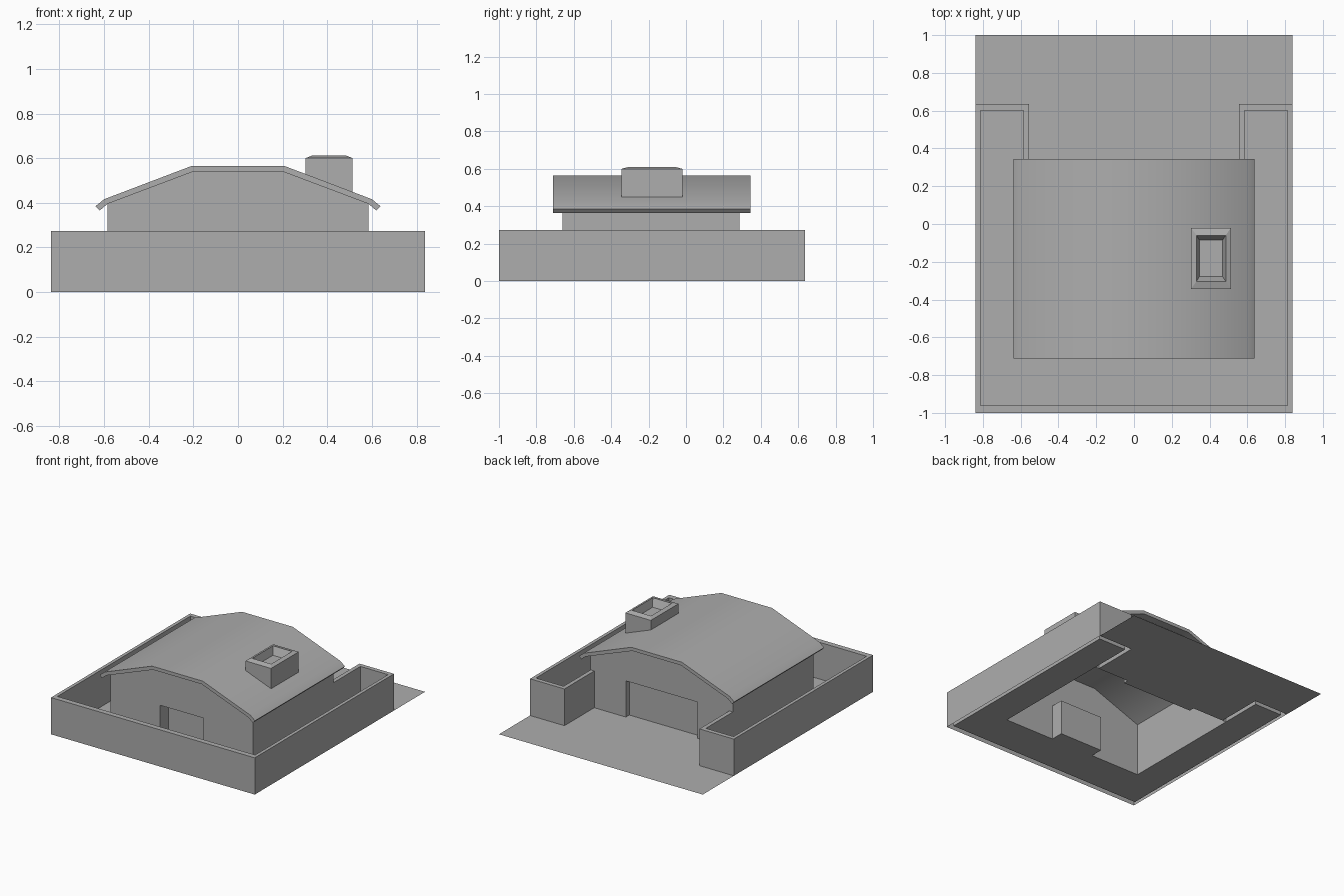
import bpy
import bmesh
import math

cube = bpy.data.objects.get("Cube")
if cube:
    bpy.data.objects.remove(cube, do_unlink=True)

GREY = (0.42, 0.42, 0.42, 1.0)
mat = bpy.data.materials.new("plain grey")
mat.use_nodes = True
mat.diffuse_color = GREY
mat.node_tree.nodes["Principled BSDF"].inputs["Base Color"].default_value = GREY

# Main dimensions
LOT_X, LOT_Y = 0.838, 1.0
HOUSE_X, HOUSE_FRONT, HOUSE_BACK = 0.585, -0.66, 0.285
EAVE_Z, RIDGE_X, CEILING_Z = 0.395, 0.2, 0.54
WALL_H = 0.273


def finish(name, bm, fix_normals=True):
    bmesh.ops.remove_doubles(bm, verts=bm.verts[:], dist=0.0001)
    if fix_normals:
        bmesh.ops.recalc_face_normals(bm, faces=bm.faces[:])
    mesh = bpy.data.meshes.new(name)
    bm.to_mesh(mesh)
    bm.free()
    mesh.materials.append(mat)
    obj = bpy.data.objects.new(name, mesh)
    bpy.context.collection.objects.link(obj)
    return obj


def face(bm, points):
    return bm.faces.new([bm.verts.new(p) for p in points])


def extrude(bm, cap, offset):
    """Sweep one cap face into a closed prism."""
    new = bmesh.ops.extrude_face_region(bm, geom=[cap], use_keep_orig=True)["geom"]
    verts = [g for g in new if isinstance(g, bmesh.types.BMVert)]
    bmesh.ops.translate(bm, verts=verts, vec=offset)


def rect(x0, x1, y0, y1, z):
    return [(x0, y0, z), (x1, y0, z), (x1, y1, z), (x0, y1, z)]


def bridge(bm, lower, upper):
    """Join two four-point rings with quads."""
    for i in range(4):
        j = (i + 1) % 4
        face(bm, [lower[i], lower[j], upper[j], upper[i]])


def mirrored(half):
    """Complete an outline by mirroring it across x = 0."""
    return half + [(-x, z) for x, z in reversed(half)]


# Plan of the yard wall, wrapping the lot and returning to the house
outer = [(0.555, HOUSE_BACK), (0.555, 0.635), (LOT_X, 0.635), (LOT_X, -LOT_Y)]
inner = [(HOUSE_X, HOUSE_BACK), (HOUSE_X, 0.602), (0.813, 0.602), (0.813, -0.96)]

# Ground sheets: driveway and enclosed yard, open beneath house and wall
bm = bmesh.new()
driveway = mirrored(outer[:3] + [(LOT_X, LOT_Y)])
yard = mirrored(inner) + [(-HOUSE_X, HOUSE_FRONT), (HOUSE_X, HOUSE_FRONT)]
for plan in (driveway, list(reversed(yard))):
    face(bm, [(x, y, 0) for x, y in plan])
finish("ground", bm, fix_normals=False)

# Yard wall, hollow from below
bm = bmesh.new()
outline = mirrored(outer) + list(reversed(mirrored(inner)))
base = face(bm, [(x, y, 0) for x, y in outline])
extrude(bm, base, (0, 0, WALL_H))
bm.faces.remove(base)
finish("yard_wall", bm)


# House walls, each gable having a recessed doorway
def gable(bm, y, half, height, depth):
    profile = mirrored([(half, height), (half, 0), (HOUSE_X, 0),
                        (HOUSE_X, EAVE_Z), (RIDGE_X, CEILING_Z)])
    face(bm, [(x, y, z) for x, z in profile])
    opening = [(-half, 0), (half, 0), (half, height), (-half, height)]
    near = [(x, y, z) for x, z in opening]
    far = [(x, y + depth, z) for x, z in opening]
    bridge(bm, near, far)
    face(bm, far)


bm = bmesh.new()
gable(bm, HOUSE_FRONT, 0.178, 0.262, 0.095)
gable(bm, HOUSE_BACK, 0.295, 0.269, -0.04)
for x in (-HOUSE_X, HOUSE_X):
    face(bm, [(x, HOUSE_FRONT, 0), (x, HOUSE_BACK, 0),
              (x, HOUSE_BACK, EAVE_Z), (x, HOUSE_FRONT, EAVE_Z)])
finish("house_walls", bm)

# Bent roof slab with drooping eaves
bm = bmesh.new()
top = [(0.638, 0.385), (0.6, 0.416), (RIDGE_X + 0.008, 0.565)]
under = [(0.62, 0.365), (HOUSE_X, EAVE_Z), (RIDGE_X, CEILING_Z)]
profile = mirrored(top) + list(reversed(mirrored(under)))
cap = face(bm, [(x, -0.712, z) for x, z in profile])
extrude(bm, cap, (0, 1.057, 0))
roof = finish("roof", bm)
bpy.ops.object.select_all(action="DESELECT")
roof.select_set(True)
bpy.context.view_layer.objects.active = roof
bpy.ops.object.shade_smooth_by_angle(angle=math.radians(30))


# Chimney with a sloping rim and a shallow flue
def chimney_ring(inset_x, inset_y, z):
    return rect(0.303 + inset_x, 0.513 - inset_x, -0.344 + inset_y, -0.02 - inset_y, z)


foot = [(x, y, 0.565 - (x - RIDGE_X) * 0.373 - 0.012)
        for x, y, z in chimney_ring(0, 0, 0)]
rings = [foot, chimney_ring(0, 0, 0.6), chimney_ring(0.027, 0.04, 0.611),
         chimney_ring(0.044, 0.066, 0.555)]
bm = bmesh.new()
for lower, upper in zip(rings, rings[1:]):
    bridge(bm, lower, upper)
face(bm, rings[-1])
face(bm, rings[0])
finish("chimney", bm)
